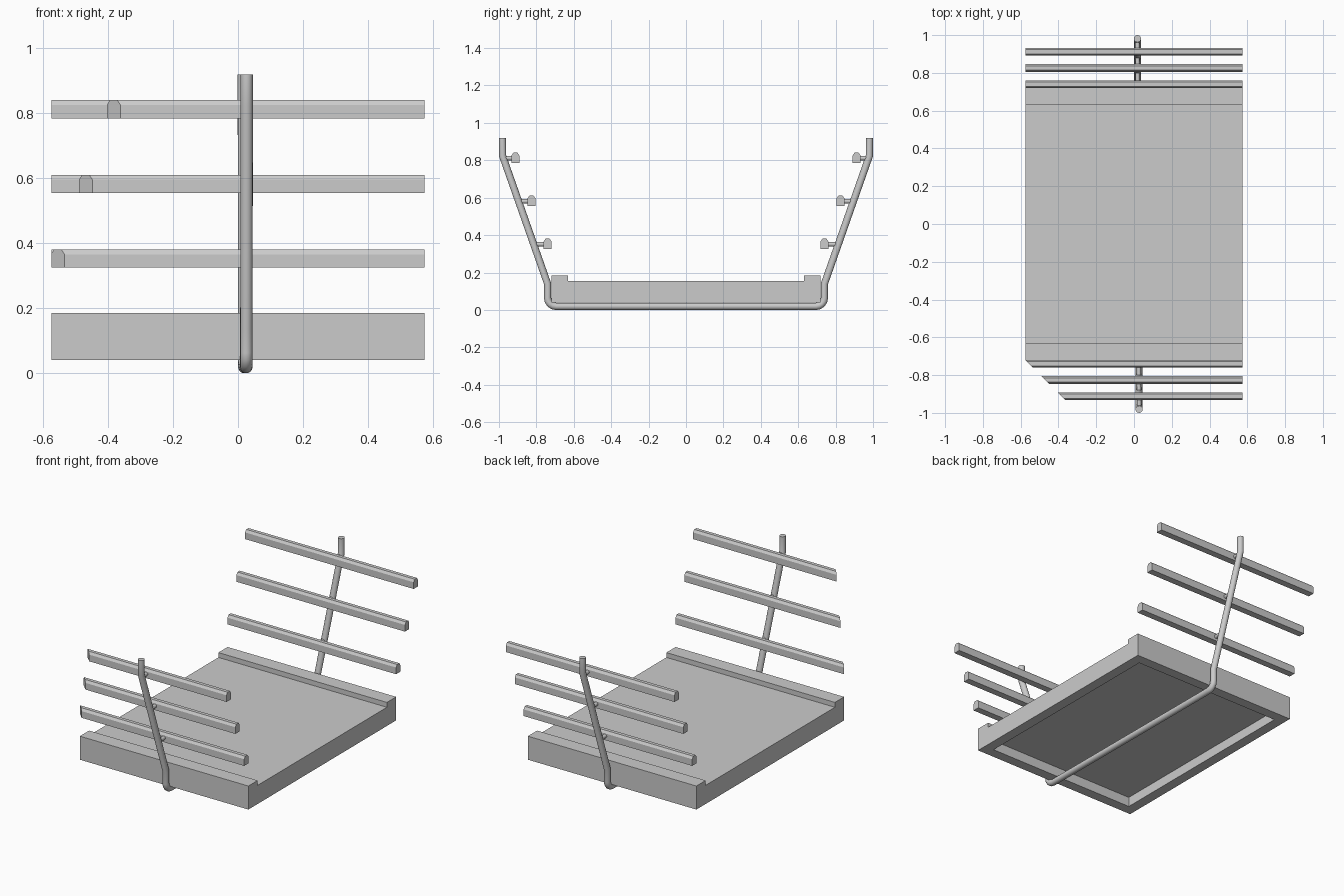
import bpy, bmesh, math
from mathutils import Vector

if "Cube" in bpy.data.objects:
    bpy.data.objects.remove(bpy.data.objects["Cube"])

HALF_X = 0.575
PIPE_R = 0.019


def pipe_x(y):
    # the bent pipe sits slightly skewed across the bed
    return 0.0225 - 0.0045 * y


def add_object(name, bm):
    bmesh.ops.recalc_face_normals(bm, faces=bm.faces[:])
    me = bpy.data.meshes.new(name)
    bm.to_mesh(me)
    bm.free()
    ob = bpy.data.objects.new(name, me)
    bpy.context.scene.collection.objects.link(ob)
    return ob


def extrude_profile(profile):
    # extrude a closed (y, z) profile along the full width in x
    bm = bmesh.new()
    face = bm.faces.new([bm.verts.new((-HALF_X, y, z)) for y, z in profile])
    ext = bmesh.ops.extrude_face_region(bm, geom=[face])
    moved = [v for v in ext["geom"] if isinstance(v, bmesh.types.BMVert)]
    bmesh.ops.translate(bm, verts=moved, vec=(2 * HALF_X, 0, 0))
    bmesh.ops.recalc_face_normals(bm, faces=bm.faces[:])
    return bm


def tube(name, points, radius, sides):
    # sweep a circle along a polyline with mitred joints and capped ends
    pts = [Vector(p) for p in points]
    bm = bmesh.new()
    rings = []
    for i, p in enumerate(pts):
        a = (p - pts[i - 1]).normalized() if i else (pts[1] - p).normalized()
        b = (pts[i + 1] - p).normalized() if i < len(pts) - 1 else a
        t = (a + b).normalized()
        side = Vector((1, 0, 0))
        side = (side - t * side.dot(t)).normalized()
        up = t.cross(side) / max(t.dot(a), 0.5)
        ring = []
        for k in range(sides):
            ang = 2 * math.pi * k / sides
            ring.append(bm.verts.new(p + radius * (side * math.cos(ang) + up * math.sin(ang))))
        rings.append(ring)
    for r0, r1 in zip(rings, rings[1:]):
        for k in range(sides):
            n = (k + 1) % sides
            bm.faces.new((r0[k], r0[n], r1[n], r1[k]))
    bm.faces.new(rings[0])
    bm.faces.new(rings[-1])
    ob = add_object(name, bm)
    ob.data.shade_smooth()
    ob.data.set_sharp_from_angle(angle=math.radians(35))
    return ob


# bed with raised end lips and a recessed underside
half = [(0.72, 0.04), (0.72, 0.185), (0.63, 0.185), (0.63, 0.155)]
bm = extrude_profile(half + [(-y, z) for y, z in reversed(half)])
bottom = [f for f in bm.faces if f.normal.z < -0.9]
bmesh.ops.inset_region(bm, faces=bottom, thickness=0.09)
recess = bmesh.ops.extrude_face_region(bm, geom=bottom)
bmesh.ops.translate(bm, vec=(0, 0, 0.06),
                    verts=[v for v in recess["geom"] if isinstance(v, bmesh.types.BMVert)])
bmesh.ops.delete(bm, geom=[f for f in bottom if f.is_valid], context="FACES")
add_object("bed", bm)

# bent pipe running under the bed and up both ends
side = [(0.981, 0.92), (0.981, 0.825), (0.74, 0.14)]
for k in range(5):
    a = math.radians(90 * k / 4)
    side.append((0.695 + 0.045 * math.cos(a), 0.064 - 0.045 * math.sin(a)))
path = side + [(-y, z) for y, z in reversed(side)]
tube("support_pipe", [(pipe_x(y), y, z) for y, z in path], PIPE_R, 16)

# three rails per end, each with a short stub to the pipe
levels = [("low", 0.740, 0.325), ("middle", 0.826, 0.555), ("top", 0.912, 0.785)]
for s, end in ((1, "back"), (-1, "front")):
    for level, yc, z in levels:
        y = s * yc
        bm = extrude_profile([(y - 0.021, z), (y + 0.021, z), (y + 0.021, z + 0.041),
                              (y + 0.011, z + 0.056), (y - 0.011, z + 0.056),
                              (y - 0.021, z + 0.041)])
        if end == "front":
            # the front rails are mitred along one diagonal plane
            cut = bmesh.ops.bisect_plane(bm, geom=bm.verts[:] + bm.edges[:] + bm.faces[:],
                                         plane_co=(-0.575, -0.72, 0), plane_no=(1, 1, 0),
                                         clear_inner=True)
            edges = [e for e in cut["geom_cut"] if isinstance(e, bmesh.types.BMEdge)]
            bmesh.ops.holes_fill(bm, edges=edges)
        add_object(f"{end}_{level}_rail", bm)
        zs = z + 0.026
        y_pipe = s * (0.74 + (zs - 0.14) * 0.241 / 0.685)
        tube(f"{end}_{level}_stub",
             [(pipe_x(y), y, zs), (pipe_x(y_pipe), y_pipe, zs)], 0.012, 12)
